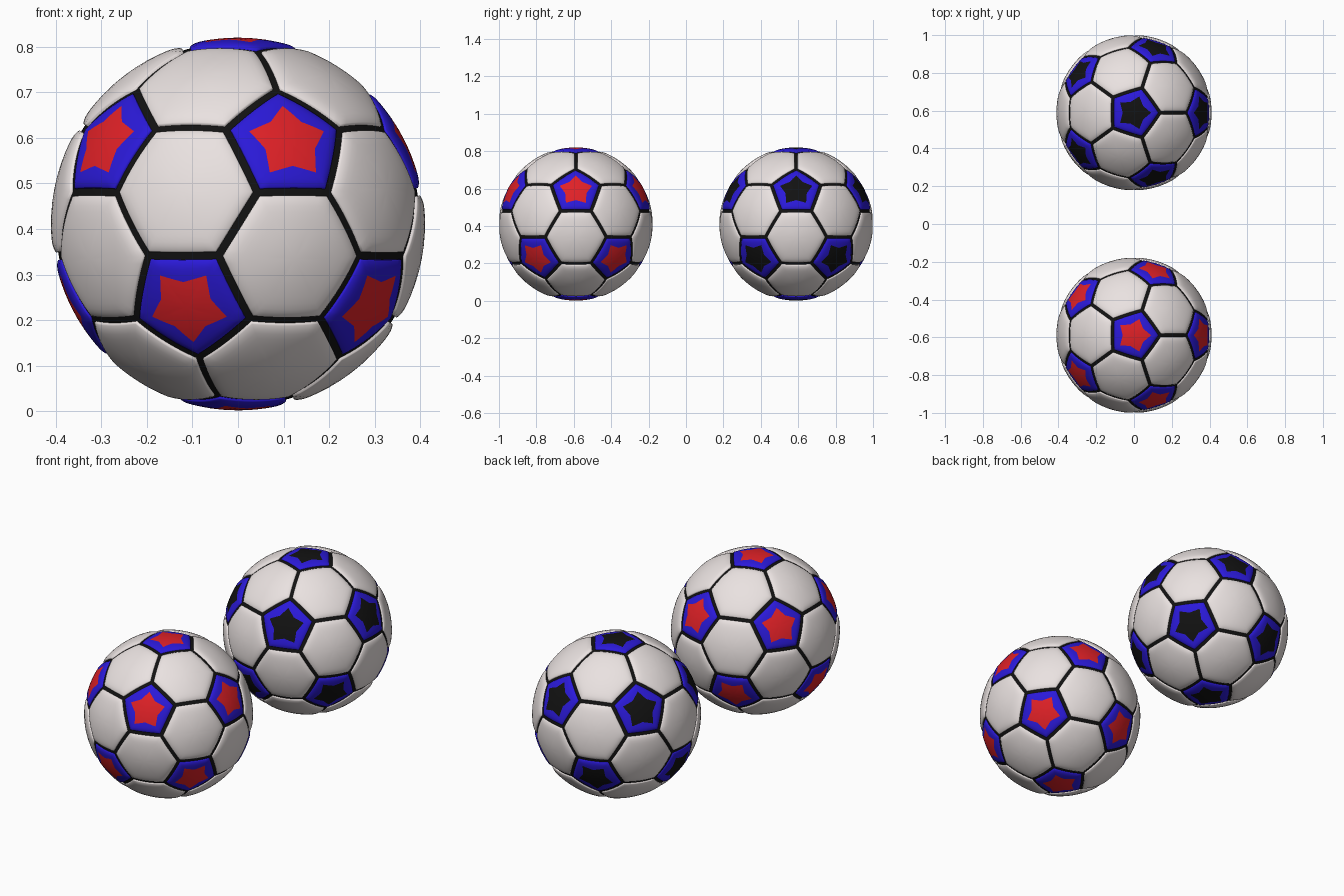
import bpy, bmesh
from math import sin, cos, tau, atan2, sqrt
from mathutils import Vector
from itertools import combinations

if "Cube" in bpy.data.objects:
    bpy.data.objects.remove(bpy.data.objects["Cube"])

R = 0.411          # ball radius at the panel crowns
CORE = 0.400       # dark inner ball seen in the seams
GAP = 0.009        # half seam width
SEG = 8            # subdivisions per panel side


def material(name, rgb):
    m = bpy.data.materials.new(name)
    m.diffuse_color = (*rgb, 1)
    m.use_nodes = True
    m.node_tree.nodes["Principled BSDF"].inputs["Base Color"].default_value = m.diffuse_color
    return m


WHITE = material("white", (0.82, 0.76, 0.75))
BLUE = material("blue", (0.024, 0.010, 0.70))
RED = material("red", (0.75, 0.015, 0.02))
BLACK = material("black", (0.006, 0.006, 0.006))

# Icosahedron directions: poles plus two staggered rings of five
h, w = 1 / sqrt(5), 2 / sqrt(5)
ico = [Vector((0, 0, 1)), Vector((0, 0, -1))]
for k in range(5):
    a = tau * k / 5
    ico.append(Vector((w * cos(a), w * sin(a), h)))
    ico.append(Vector((w * cos(a + tau / 10), w * sin(a + tau / 10), -h)))


def near(a, b):
    return 0.4 < a.dot(b) < 0.5


def ordered(points):
    """Centre direction and points sorted counter-clockwise around it."""
    c = sum(points, Vector()) / len(points)
    n = c.normalized()
    u = (points[0] - c).normalized()
    v = n.cross(u)
    return n, sorted(points, key=lambda p: atan2((p - c).dot(v), (p - c).dot(u)))


# Truncating the icosahedron gives 12 pentagons and 20 hexagons
pentagons = [[(2 * a + b) / 3 for b in ico if near(a, b)] for a in ico]
hexagons = [[(2 * p + q) / 3 for p in t for q in t if p is not q]
            for t in combinations(ico, 3)
            if near(t[0], t[1]) and near(t[1], t[2]) and near(t[0], t[2])]


def add_panel(bm, points, star):
    """Puffed panel of concentric rings; a star outline may split the colours."""
    n, pts = ordered([p.normalized() for p in points])
    count = len(pts)
    flat = sum(pts, Vector()) / count
    apothem = ((pts[0] + pts[1]) / 2 - flat).length * R
    shrink = 1 - GAP / apothem
    rim, inner = [], []
    for i in range(count):
        a, b = pts[i], pts[(i + 1) % count]
        corner_a, corner_b = (a - flat) * 0.62, (b - flat) * 0.62
        notch = ((a + b) / 2 - flat) * 0.50
        for j in range(SEG):
            f = j / SEG
            rim.append((a.lerp(b, f) - flat) * shrink)
            if not star:
                inner.append(rim[-1] * 0.6)
            elif f < 0.5:
                inner.append(corner_a.lerp(notch, f * 2))
            else:
                inner.append(notch.lerp(corner_b, f * 2 - 1))

    def ring(offsets, fade, drop):
        return [bm.verts.new((flat + o).normalized() * (R - drop)) for o in offsets]

    crown = 0.0015 if star else 0.0
    rings = [ring([o * s for o in inner], 0, crown) for s in (0.33, 0.67, 1)]
    for t in (0.3, 0.55, 0.72, 0.84, 0.93, 1):
        edge = max(0, (t - 0.3) / 0.7)
        rings.append(ring([p.lerp(q, t) for p, q in zip(inner, rim)], t,
                          crown + 0.006 * edge ** 3))
    rings.append(ring(rim, 1, R - CORE + 0.006))     # side wall into the core
    middle = bm.verts.new(n * (R - crown))
    m = len(rim)
    for i in range(m):
        j = (i + 1) % m
        bm.faces.new((middle, rings[0][i], rings[0][j])).material_index = int(star)
        for k in range(len(rings) - 1):
            f = bm.faces.new((rings[k][i], rings[k + 1][i],
                              rings[k + 1][j], rings[k][j]))
            f.material_index = int(star and k < 2)


def finish(bm, name, centre, mats):
    for f in bm.faces:
        f.smooth = True
    for e in bm.edges:
        if len(e.link_faces) == 2 and e.calc_face_angle() > 0.6:
            e.smooth = False
    mesh = bpy.data.meshes.new(name)
    bm.to_mesh(mesh)
    bm.free()
    for mat in mats:
        mesh.materials.append(mat)
    ob = bpy.data.objects.new(name, mesh)
    ob.location = centre
    bpy.context.collection.objects.link(ob)


def ball(prefix, y, star_mat):
    centre = (0, y, R)
    # dark core
    bm = bmesh.new()
    bmesh.ops.create_icosphere(bm, subdivisions=6, radius=CORE)
    finish(bm, prefix + "_ball_core", centre, [BLACK])
    # white hexagon panels
    bm = bmesh.new()
    for p in hexagons:
        add_panel(bm, p, False)
    finish(bm, prefix + "_ball_hexagon_panels", centre, [WHITE])
    # blue pentagon panels with star centres
    bm = bmesh.new()
    for p in pentagons:
        add_panel(bm, p, True)
    finish(bm, prefix + "_ball_pentagon_panels", centre, [BLUE, star_mat])


ball("front", -(1 - R), RED)
ball("back", 1 - R, BLACK)
